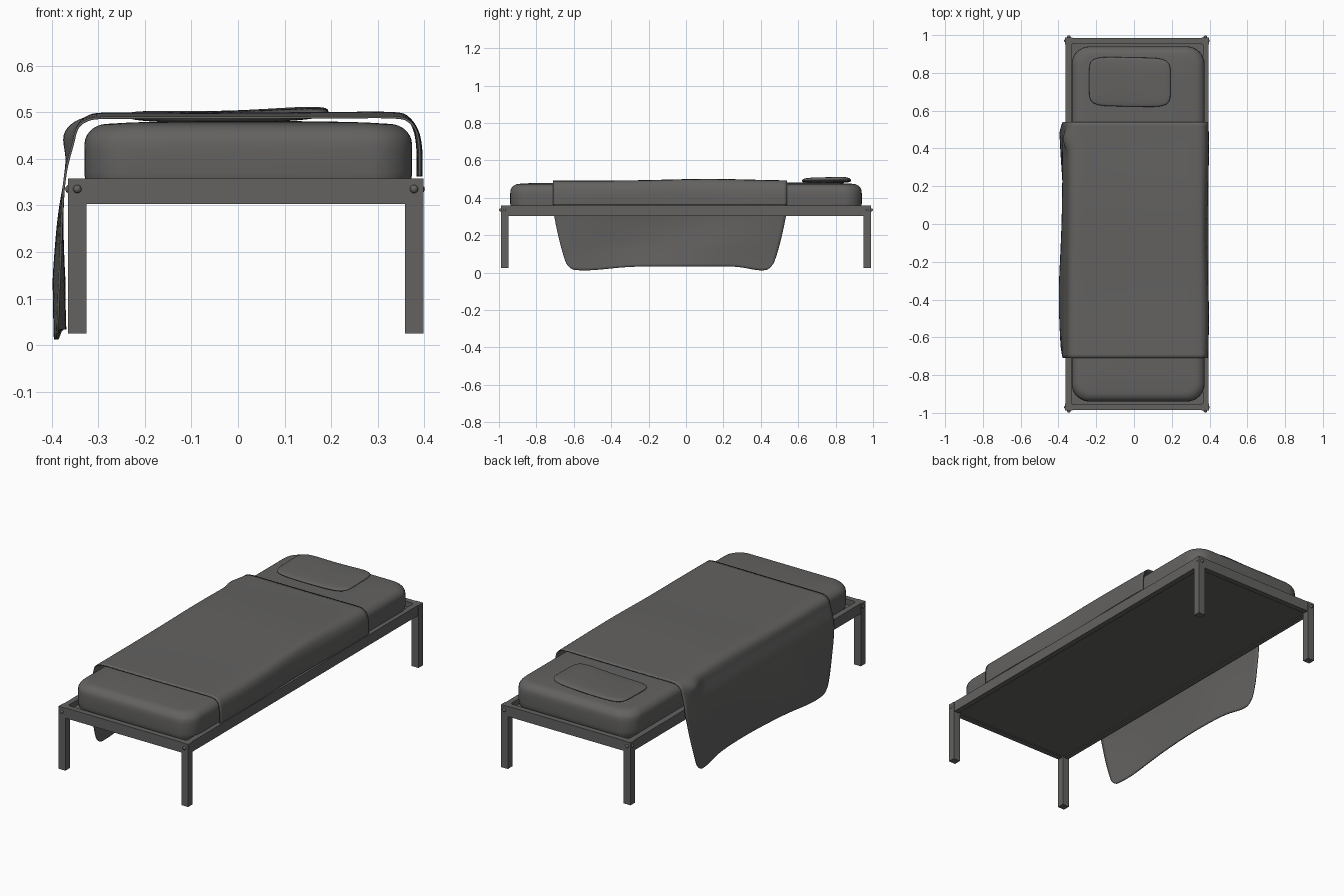
import bpy, bmesh, math
from mathutils import Matrix, Vector

if "Cube" in bpy.data.objects:
    bpy.data.objects.remove(bpy.data.objects["Cube"])


def material(name, c):
    m = bpy.data.materials.new(name)
    m.diffuse_color = (*c, 1)
    m.use_nodes = True
    m.node_tree.nodes["Principled BSDF"].inputs["Base Color"].default_value = m.diffuse_color
    return m


GREY = material("dark grey", (0.125, 0.122, 0.119))


def finish(name, bm, smooth=0):
    bmesh.ops.recalc_face_normals(bm, faces=bm.faces)
    me = bpy.data.meshes.new(name)
    bm.to_mesh(me)
    bm.free()
    ob = bpy.data.objects.new(name, me)
    bpy.context.collection.objects.link(ob)
    me.materials.append(GREY)
    if smooth:
        bpy.ops.object.select_all(action='DESELECT')
        ob.select_set(True)
        bpy.context.view_layer.objects.active = ob
        bpy.ops.object.shade_smooth_by_angle(angle=math.radians(smooth))
    return ob


def box(name, x0, x1, y0, y1, z0, z1):
    bm = bmesh.new()
    bmesh.ops.create_cube(bm, size=1)
    for v in bm.verts:
        v.co = ((x0 + x1) / 2 + v.co.x * (x1 - x0), (y0 + y1) / 2 + v.co.y * (y1 - y0),
                (z0 + z1) / 2 + v.co.z * (z1 - z0))
    return finish(name, bm)


def bolt(name, loc, axis):
    bm = bmesh.new()
    bmesh.ops.create_uvsphere(bm, u_segments=16, v_segments=8, radius=0.009)
    for v in bm.verts:
        v.co = Vector(v.co) + Vector(loc)
    return finish(name, bm, 40)


# Metal frame: legs, rails, bolts and base panel
XL, XR, Y = -0.365, 0.398, 0.988
for sy, end in ((-1, "front"), (1, "back")):
    for x0, side in ((XL, "left"), (XR - 0.04, "right")):
        ya, yb = sorted((sy * Y, sy * (Y - 0.038)))
        box(f"{end}_{side}_leg", x0, x0 + 0.04, ya, yb, 0.025, 0.358)
        bolt(f"{end}_{side}_end_bolt", (x0 + 0.02, sy * (Y + 0.002), 0.335), 'Y')
        bx = XL + 0.003 if side == "left" else XR - 0.006
        bolt(f"{end}_{side}_side_bolt", (bx, sy * (Y - 0.018), 0.335), 'X')
    ya, yb = sorted((sy * (Y - 0.003), sy * (Y - 0.033)))
    box(f"{end}_rail", XL + 0.04, XR - 0.04, ya, yb, 0.303, 0.358)
box("left_rail", XL + 0.003, XL + 0.033, -Y + 0.038, Y - 0.038, 0.303, 0.358)
box("right_rail", XR - 0.033, XR - 0.003, -Y + 0.038, Y - 0.038, 0.303, 0.358)
box("base_panel", XL + 0.03, XR - 0.03, -Y + 0.03, Y - 0.03, 0.308, 0.33)

# Mattress: rounded rectangle rings stacked up to a soft top
CX, CY, HX, HY = 0.022, 0.0, 0.352, 0.94


def rounded(inset, r):
    pts = []
    for k, (sx, sy) in enumerate(((1, 1), (-1, 1), (-1, -1), (1, -1))):
        for i in range(9):
            a = math.pi / 2 * (k + i / 8)
            pts.append((CX + sx * (HX - inset - r) + r * math.cos(a),
                        CY + sy * (HY - inset - r) + r * math.sin(a)))
    return pts


bm = bmesh.new()
rings = [(0.33, 0.012), (0.345, 0.003), (0.37, 0), (0.42, 0.0)]
rings += [(0.43 + 0.045 * math.sin(t), 0.05 * (1 - math.cos(t)))
          for t in [math.pi / 2 * i / 7 for i in range(1, 8)]]
rings += [(0.478, 0.1), (0.48, 0.18), (0.481, 0.28)]
prev = None
for z, inset in rings:
    ring = [bm.verts.new((x, y, z)) for x, y in rounded(inset, max(0.095 - inset * 0.5, 0.03))]
    n = len(ring)
    if prev:
        for i in range(n):
            bm.faces.new((prev[i], prev[(i + 1) % n], ring[(i + 1) % n], ring[i]))
    else:
        bm.faces.new(ring)
    prev = ring
bm.faces.new(prev)
finish("mattress", bm, 50)

# Blanket: cross-section swept along y, with a long drop on the left
SECTION = [(0.393, 0.362), (0.394, 0.39), (0.392, 0.43), (0.384, 0.462), (0.365, 0.482), (0.33, 0.489),
           (0.2, 0.489), (0.0, 0.488), (-0.2, 0.488), (-0.29, 0.488), (-0.325, 0.482), (-0.345, 0.465),
           (-0.355, 0.43), (-0.367, 0.385), (-0.374, 0.34), (-0.381, 0.27), (-0.384, 0.18),
           (-0.384, 0.10), (-0.382, 0.022)]


def spline(t):
    i = min(int(t), len(SECTION) - 2)
    f = t - i
    p = [Vector(SECTION[max(0, min(len(SECTION) - 1, i + k))]) for k in (-1, 0, 1, 2)]
    return 0.5 * (2 * p[1] + (p[2] - p[0]) * f + (2 * p[0] - 5 * p[1] + 4 * p[2] - p[3]) * f * f
                  + (3 * p[1] - p[0] - 3 * p[2] + p[3]) * f ** 3)


bm = bmesh.new()
NV, NU = 60, (len(SECTION) - 1) * 4
grid = []
for j in range(NV + 1):
    row = []
    y0 = -0.71 + 1.25 * j / NV
    for i in range(NU + 1):
        x, z = spline(i / 4)
        y = y0
        if z > 0.46:    # gentle swell over the mattress
            z += (z - 0.46) / 0.029 * 0.009 * math.exp(-((y - 0.12) / 0.3) ** 2)
        if x > 0.36:    # right edge ripples
            x -= 0.007 * (0.5 + 0.5 * math.cos((y + 0.05) * 7)) * (x - 0.36) / 0.03
        if x < -0.3:
            d = max(0, min(1, (0.34 - z) / 0.32))
            y = y0 - (y0 + 0.09) * 0.115 * d ** 1.2
            x += 0.011 * min(1, d * 1.6) * math.sin(y0 * 5.5 - 0.3 + 1.5 * d)
            x -= 0.022 * math.exp(-((y0 - 0.45) / 0.05) ** 2 - ((z - 0.45) / 0.04) ** 2)
            z -= 0.022 * d * (math.exp(-((y0 + 0.6) / 0.2) ** 2) + math.exp(-((y0 - 0.47) / 0.11) ** 2))
            z += 0.012 * d
            edge = max(0, abs(y0 + 0.085) - 0.575) / 0.05   # rounded lower corners
            z += 0.03 * edge ** 2 * d ** 4
        row.append(bm.verts.new((max(x, -0.397), y, z)))
    grid.append(row)
for a, b in zip(grid, grid[1:]):
    for i in range(NU):
        bm.faces.new((a[i], a[i + 1], b[i + 1], b[i]))
blanket = finish("blanket", bm, 50)
sol = blanket.modifiers.new("thickness", 'SOLIDIFY')
sol.thickness = 0.005
sol.offset = 0

# Pillow: squared-off ellipsoid with a sag across the middle
bm = bmesh.new()
bmesh.ops.create_uvsphere(bm, u_segments=64, v_segments=24, radius=1)
for v in bm.verts:
    x, y, z = v.co
    r = math.hypot(x, y)
    if r > 1e-5:
        c, s = x / r, y / r
        k = (abs(c) ** 6 + abs(s) ** 6) ** (-1 / 6)
        q = r ** 0.7 * k
        x, y = c * q, s * q
    top = 0.007 + 0.011 * x ** 2 + 0.007 * x + 0.004 * y
    z = 0.486 + top * 0.6 + math.copysign(abs(z) ** 0.7, z) * (0.010 + 0.3 * top)
    v.co = (-0.022 + 0.216 * x, 0.752 + 0.13 * y - 0.004 * x, z)
finish("pillow", bm, 60)
